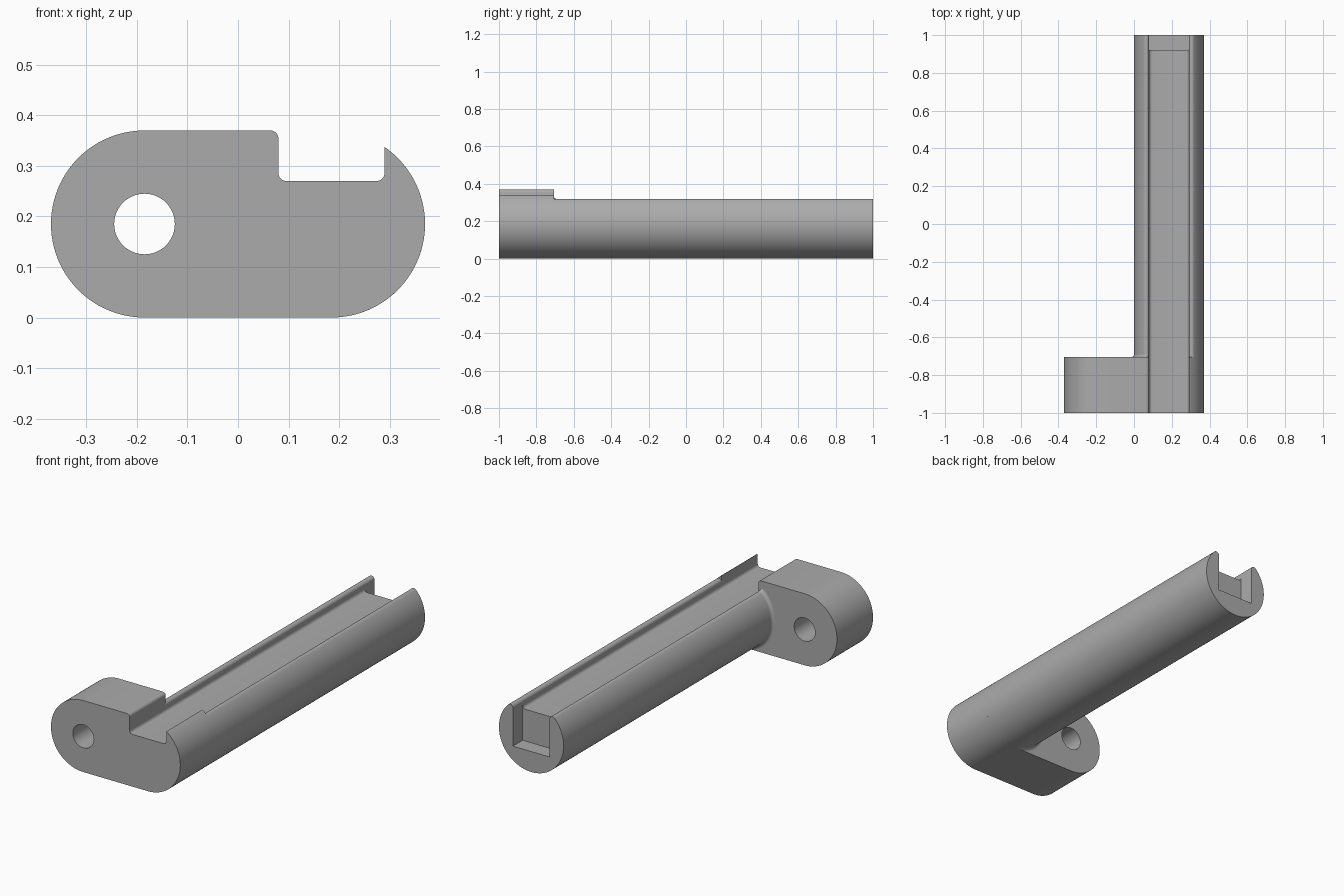
import bpy, bmesh
from math import sin, cos, pi, acos, atan2, sqrt, radians

cube = bpy.data.objects.get("Cube")
if cube:
    bpy.data.objects.remove(cube, do_unlink=True)

R = 0.185            # rod and plate end radius; also the axis offset
HALF = 0.105         # half width of the slot
FLOOR = 0.27 - R     # slot floor, relative to the axis
NOTCH = 0.106 - R    # notch floor, relative to the axis
r = 0.016            # small rounding radius
FRONT, PLATE_BACK, NOTCH_Y, BACK = -1.0, -0.705, 0.92, 1.0

grey = bpy.data.materials.new("plain grey")
grey.use_nodes = True
colour = (0.41, 0.41, 0.41, 1)
grey.diffuse_color = colour
grey.node_tree.nodes["Principled BSDF"].inputs["Base Color"].default_value = colour


def arc(cx, cz, rad, a, b, n):
    """Points of an arc from angle a to b in the x-z plane."""
    return [(cx + rad * cos(a + (b - a) * i / n),
             cz + rad * sin(a + (b - a) * i / n)) for i in range(n + 1)]


def loft(name, sections):
    """Closed solid through matching outlines, given as (y, points) pairs."""
    bm = bmesh.new()
    rings = [[bm.verts.new((x, y, z)) for x, z in pts] for y, pts in sections]
    for a, b in zip(rings, rings[1:]):
        for i in range(len(a)):
            j = (i + 1) % len(a)
            bm.faces.new((a[i], a[j], b[j], b[i]))
    bm.faces.new(rings[0])
    bm.faces.new(rings[-1])
    bmesh.ops.recalc_face_normals(bm, faces=bm.faces)
    mesh = bpy.data.meshes.new(name)
    bm.to_mesh(mesh)
    bm.free()
    mesh.materials.append(grey)
    obj = bpy.data.objects.new(name, mesh)
    bpy.context.collection.objects.link(obj)
    return obj


def activate(obj):
    bpy.ops.object.select_all(action='DESELECT')
    obj.select_set(True)
    bpy.context.view_layer.objects.active = obj


def smooth(obj):
    activate(obj)
    bpy.ops.object.shade_smooth_by_angle(angle=radians(30))


def rod_outline(bottom):
    """Round rod with rounded slot lips, mirrored about its axis."""
    cu = HALF + r
    cw = sqrt((R - r) ** 2 - cu ** 2)
    tangent = atan2(cw, cu)
    half = arc(0, 0, R, -pi / 2, tangent, 40)
    half += arc(cu, cw, r, tangent, pi, 10)[1:]
    return half + bottom + [(-u, w) for u, w in reversed(half[1:] + bottom)]


def place(pts, flare=0.0):
    """Move an outline to the rod axis, widening the side facing the eye."""
    out = []
    for u, w in pts:
        if u < 0 and (w < 0 or u < -HALF - 0.0005):
            k = 1 + flare / sqrt(u * u + w * w)
            u, w = u * k, max(-R, min(R, w * k))
        out.append((u + R, w + R))
    return out


# Slotted rod, with a fillet where it meets the plate
slot = rod_outline(arc(HALF - r, FLOOR + r, r, 0, -pi / 2, 6))
sections = []
for i in range(7):
    t = pi / 2 * i / 6
    sections.append((PLATE_BACK + r * (1 - cos(t)), place(slot, r * (1 - sin(t)))))
sections.append((NOTCH_Y, place(slot)))
smooth(loft("slotted_rod", sections))

# Rod end with the deeper square notch
end = place(rod_outline([(HALF, NOTCH)]))
smooth(loft("notched_rod_end", [(NOTCH_Y, end), (BACK, end)]))

# Mounting plate: rounded ends, slot cut through the top
left_wall, right_wall = R - HALF, R + HALF
plate_pts = arc(-R, R, R, pi / 2, 3 * pi / 2, 48)
plate_pts += arc(R, R, R, -pi / 2, acos(HALF / R), 40)
plate_pts += arc(right_wall - r, R + FLOOR + r, r, 0, -pi / 2, 6)
plate_pts += arc(left_wall + r, R + FLOOR + r, r, -pi / 2, -pi, 6)
plate_pts += arc(left_wall - r, 2 * R - r, r, 0, pi / 2, 6)
plate = loft("mounting_plate", [(FRONT, plate_pts), (PLATE_BACK, plate_pts)])

# Round hole through the plate
hole = arc(-R, R, 0.06, 0, 2 * pi, 48)[:-1]
cutter = loft("hole_cutter", [(FRONT - 0.1, hole), (PLATE_BACK + 0.1, hole)])
cutter.hide_render = True
cut = plate.modifiers.new("hole", 'BOOLEAN')
cut.operation = 'DIFFERENCE'
cut.solver = 'EXACT'
cut.object = cutter
activate(plate)
bpy.ops.object.modifier_apply(modifier=cut.name)
bpy.data.objects.remove(cutter, do_unlink=True)
smooth(plate)
